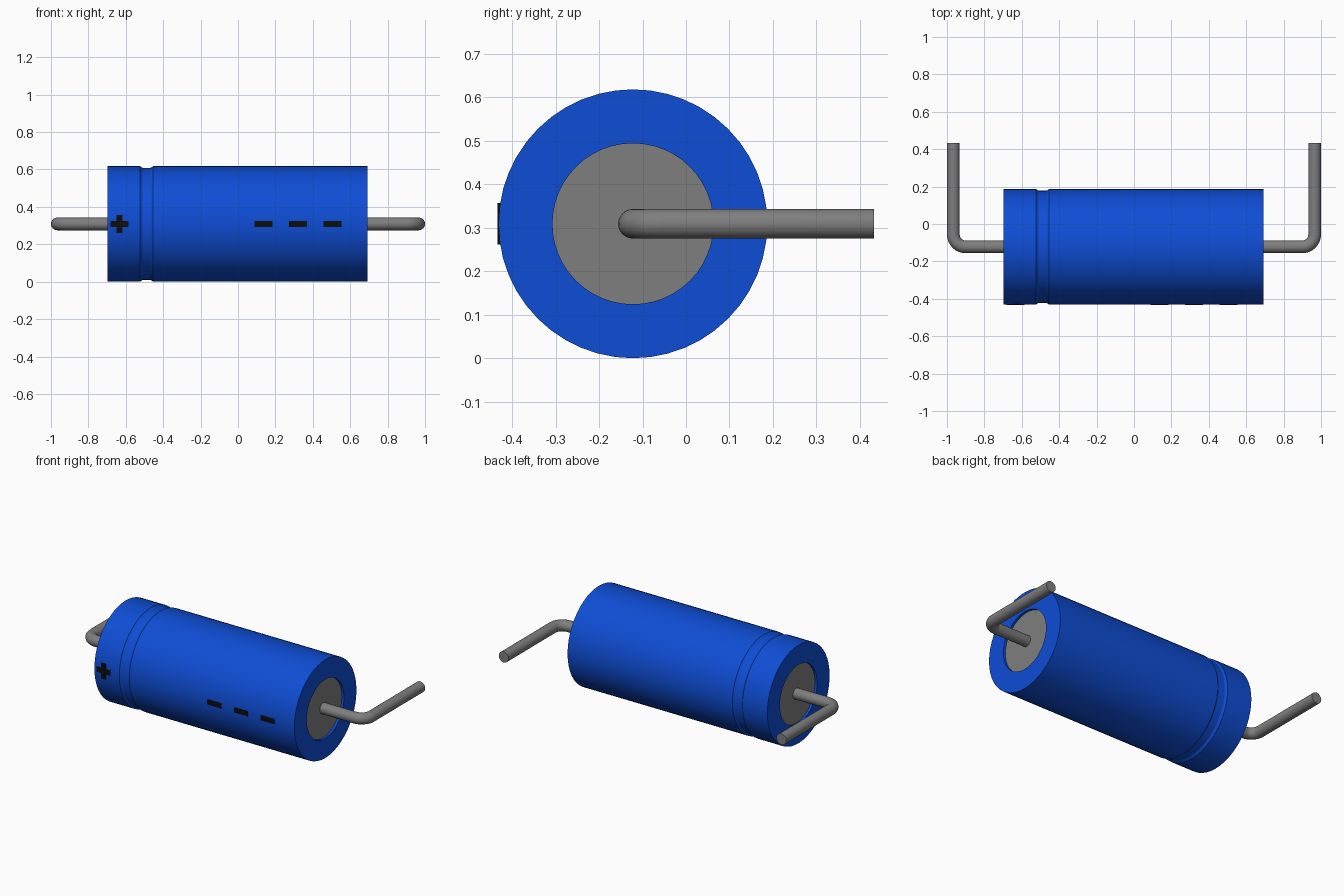
import bpy, bmesh, math

if "Cube" in bpy.data.objects:
    bpy.data.objects.remove(bpy.data.objects["Cube"])

CY, CZ, R = -0.122, 0.309, 0.309      # axis position and radius of the can
X0, X1 = -0.697, 0.693                # ends of the can
R_CAP, RECESS = 0.185, 0.015
SEG = 48


def material(name, rgb):
    m = bpy.data.materials.new(name)
    m.diffuse_color = (*rgb, 1)
    m.use_nodes = True
    m.node_tree.nodes["Principled BSDF"].inputs["Base Color"].default_value = m.diffuse_color
    return m


blue = material("blue_sleeve", (0.0044, 0.075, 0.67))
grey = material("grey_metal", (0.21, 0.21, 0.21))
black = material("black_print", (0.004, 0.004, 0.004))


def finish(name, bm, mat, smooth=True):
    bmesh.ops.recalc_face_normals(bm, faces=bm.faces)
    me = bpy.data.meshes.new(name)
    bm.to_mesh(me)
    bm.free()
    me.materials.append(mat)
    ob = bpy.data.objects.new(name, me)
    bpy.context.collection.objects.link(ob)
    if smooth:
        bpy.ops.object.select_all(action='DESELECT')
        ob.select_set(True)
        bpy.context.view_layer.objects.active = ob
        bpy.ops.object.shade_smooth_by_angle(angle=math.radians(30))
    return ob


def ring(bm, centre, u, v, radius, seg):
    """Circle of vertices in the plane of the directions u and v."""
    return [bm.verts.new([centre[i] + radius * (math.cos(a) * u[i] + math.sin(a) * v[i])
                          for i in range(3)])
            for a in (2 * math.pi * k / seg for k in range(seg))]


def bridge(bm, rings):
    for a, b in zip(rings, rings[1:]):
        n = len(a)
        for i in range(n):
            bm.faces.new((a[i], a[(i + 1) % n], b[(i + 1) % n], b[i]))


# Sleeve: lathed profile with crimp groove and recessed ends
profile = [(X0 + RECESS, R_CAP), (X0, R_CAP), (X0, R),
           (-0.524, R), (-0.519, R - 0.004), (-0.511, R - 0.009),
           (-0.467, R - 0.009), (-0.459, R - 0.004), (-0.454, R),
           (X1, R), (X1, R_CAP), (X1 - RECESS, R_CAP)]
bm = bmesh.new()
bridge(bm, [ring(bm, (x, CY, CZ), (0, 1, 0), (0, 0, 1), r, SEG) for x, r in profile])
finish("sleeve", bm, blue)

# Metal end caps, set inside the sleeve ends
for side, x, d in (("left", X0 + RECESS, 1), ("right", X1 - RECESS, -1)):
    bm = bmesh.new()
    rings = [ring(bm, (px, CY, CZ), (0, 1, 0), (0, 0, 1), R_CAP, SEG)
             for px in (x, x + 0.01 * d)]
    bridge(bm, rings)
    for r in rings:
        bm.faces.new(r)
    finish(side + "_end_cap", bm, grey)

# Wire leads: straight out of the cap, bent backward through 90 degrees
WIRE, BEND, LEG_X, END_Y = 0.034, 0.066, 0.966, 0.432
for side, s in (("left", -1), ("right", 1)):
    path = [(0.665, CY, 0)]
    for k in range(9):
        a = math.pi / 2 * k / 8
        path.append((LEG_X - BEND + BEND * math.sin(a), CY + BEND - BEND * math.cos(a), a))
    path.append((LEG_X, END_Y, math.pi / 2))
    bm = bmesh.new()
    rings = [ring(bm, (s * x, y, CZ), (-s * math.sin(a), math.cos(a), 0), (0, 0, 1), WIRE, 24)
             for x, y, a in path]
    bridge(bm, rings)
    for r in (rings[0], rings[-1]):
        bm.faces.new(r)
    finish(side + "_wire_lead", bm, grey)


# Printed polarity marks: thin plates on the front
def plate(name, outline, x):
    bm = bmesh.new()
    front = [bm.verts.new((x + u, CY - R - 0.0018, CZ + v)) for u, v in outline]
    face = bm.faces.new(front)
    back = bmesh.ops.extrude_face_region(bm, geom=[face])["geom"]
    bmesh.ops.translate(bm, vec=(0, 0.008, 0),
                        verts=[g for g in back if isinstance(g, bmesh.types.BMVert)])
    finish(name, bm, black, smooth=False)


L, T = 0.048, 0.0155
plate("plus_mark", [(-L, -T), (-T, -T), (-T, -L), (T, -L), (T, -T), (L, -T),
                    (L, T), (T, T), (T, L), (-T, L), (-T, T), (-L, T)], -0.633)
for i, x in enumerate((0.137, 0.322, 0.506)):
    plate(f"minus_mark_{i + 1}", [(-L, -T), (L, -T), (L, T), (-L, T)], x)
